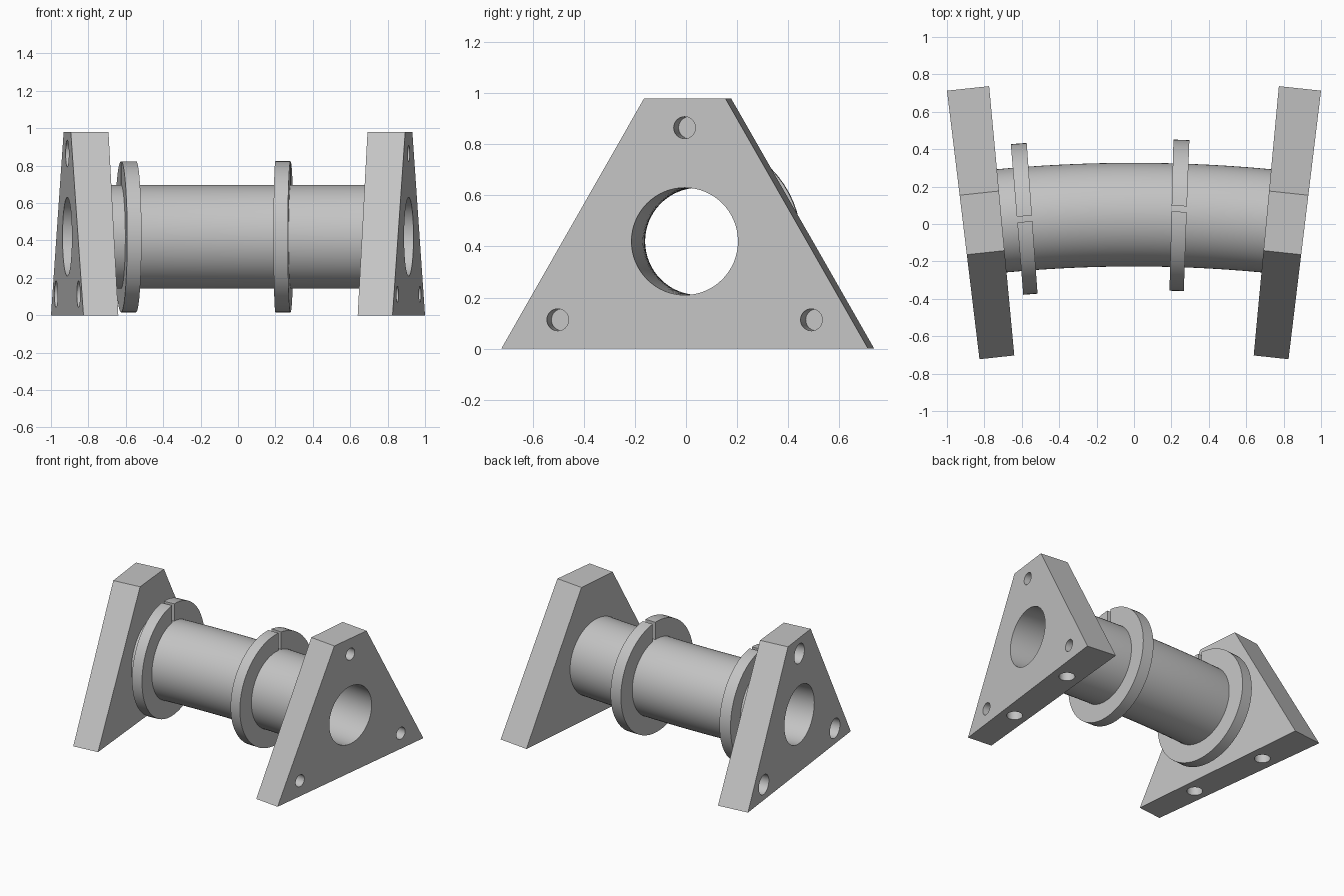
import bpy, bmesh, math
from mathutils import Vector

cube = bpy.data.objects.get("Cube")
if cube:
    bpy.data.objects.remove(cube)

R = 7.6             # bend radius of the tube centreline
CY = 0.05 - R       # y of the bend centre
AXIS_Z = 0.42       # height of the tube axis
END, INNER = math.radians(6.9), math.radians(5.34)   # plate faces, as bend angles

grey = bpy.data.materials.new("machined_grey")
grey.use_nodes = True
grey.diffuse_color = (0.55, 0.55, 0.55, 1)
grey.node_tree.nodes["Principled BSDF"].inputs["Base Color"].default_value = grey.diffuse_color


def on_arc(offset, z, angle):
    """Point at a radial offset from the centreline, at a bend angle."""
    r = R + offset
    return Vector((r * math.sin(angle), CY + r * math.cos(angle), z))


def circle(radius, offset=0, z=AXIS_Z, sides=64):
    steps = [2 * math.pi * i / sides for i in range(sides)]
    return [(offset + radius * math.cos(t), z + radius * math.sin(t)) for t in steps]


def make_object(name, bm):
    bmesh.ops.recalc_face_normals(bm, faces=bm.faces)
    mesh = bpy.data.meshes.new(name)
    bm.to_mesh(mesh)
    bm.free()
    mesh.materials.append(grey)
    obj = bpy.data.objects.new(name, mesh)
    bpy.context.collection.objects.link(obj)
    return obj


def sweep(name, profile, start, end, steps=1):
    """Solid made by turning a profile about the bend centre."""
    bm = bmesh.new()
    loops = []
    for i in range(steps + 1):
        a = start + (end - start) * i / steps
        loops.append([bm.verts.new(on_arc(o, z, a)) for o, z in profile])
    n = len(profile)
    for lo, hi in zip(loops, loops[1:]):
        for j in range(n):
            k = (j + 1) % n
            bm.faces.new((lo[j], lo[k], hi[k], hi[j]))
    bm.faces.new(loops[0])
    bm.faces.new(loops[-1])
    return make_object(name, bm)


def upright_pin(offset, angle, radius, depth):
    """Cutter for a blind hole drilled up from the underside."""
    bm = bmesh.new()
    bmesh.ops.create_cone(bm, cap_ends=True, segments=32, radius1=radius,
                          radius2=radius, depth=2 * depth)
    bmesh.ops.translate(bm, verts=bm.verts, vec=on_arc(offset, 0, angle))
    return make_object("pin_cutter", bm)


def cut(obj, cutters):
    """Subtract the cutters, remove them and shade the result."""
    bpy.ops.object.select_all(action='DESELECT')
    bpy.context.view_layer.objects.active = obj
    obj.select_set(True)
    for c in cutters:
        c.hide_render = True
        mod = obj.modifiers.new("cut", 'BOOLEAN')
        mod.operation, mod.solver, mod.object = 'DIFFERENCE', 'EXACT', c
        bpy.ops.object.modifier_apply(modifier=mod.name)
        bpy.data.objects.remove(c)
    bpy.ops.object.shade_smooth_by_angle(angle=math.radians(30))


def bore():
    return sweep("bore_cutter", circle(0.21), -END * 1.1, END * 1.1, 26)


# Bent hollow tube between the plates
tube = sweep("bent_tube", circle(0.277), -INNER, INNER, 24)
cut(tube, [bore()])

# Truncated triangular end plates with blind face holes and underside holes
outline = [(-0.723, 0), (0.723, 0), (0.16, 0.98), (-0.16, 0.98)]
bolts = [(0, 0.865), (-0.5, 0.113), (0.5, 0.113)]
for name, side, bolt_radius in (("left_end_plate", 1, 0.043), ("right_end_plate", -1, 0.071)):
    plate = sweep(name, outline, side * INNER, side * END)
    cutters = [bore()]
    for offset, z in bolts:
        cutters.append(sweep("bolt_cutter", circle(bolt_radius, offset, z, 32),
                             side * math.radians(5.6), side * END * 1.05))
    for offset in (-0.31, 0.31):
        cutters.append(upright_pin(offset, side * (INNER + END) / 2, 0.053, 0.2))
    cut(plate, cutters)

# Split collars, each with a narrow slot at the top
for name, start, end, slot in (("left_collar", 1.51, 2.12, 0.035),
                               ("right_collar", -4.72, -4.11, 0)):
    a, b = math.radians(start), math.radians(end)
    collar = sweep(name, circle(0.404), a, b)
    margin = math.radians(0.3)
    slit = [(slot - 0.015, 0.6), (slot + 0.015, 0.6), (slot + 0.015, 0.9), (slot - 0.015, 0.9)]
    cut(collar, [sweep("core_cutter", circle(0.27), a - margin, b + margin),
                 sweep("slot_cutter", slit, a - margin, b + margin)])
